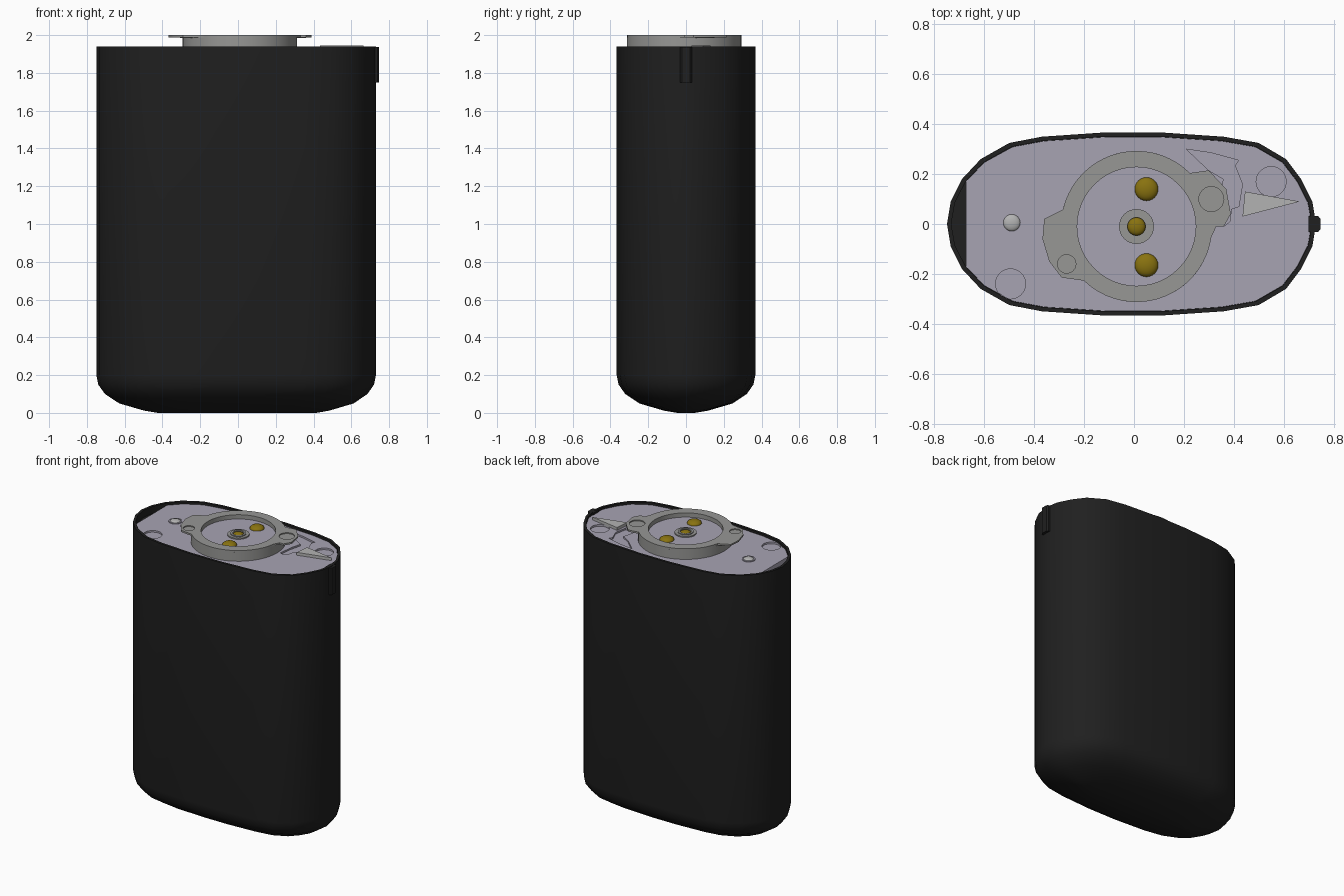
import bpy, bmesh
from math import cos, sin, pi, radians

if "Cube" in bpy.data.objects:
    bpy.data.objects.remove(bpy.data.objects["Cube"])


def material(name, rgb):
    m = bpy.data.materials.new(name)
    m.diffuse_color = (*rgb, 1)
    m.use_nodes = True
    m.node_tree.nodes["Principled BSDF"].inputs["Base Color"].default_value = m.diffuse_color
    return m


BLACK = material("black_plastic", (0.014, 0.014, 0.014))
PLATE = material("plate_grey", (0.39, 0.37, 0.45))
RING = material("ring_grey", (0.31, 0.31, 0.30))
PALE = material("pale_grey", (0.45, 0.45, 0.45))
GOLD = material("gold", (0.25, 0.17, 0.005))


def add_mesh(name, mesh, mat, angle=35):
    ob = bpy.data.objects.new(name, mesh)
    bpy.context.collection.objects.link(ob)
    mesh.materials.clear()
    mesh.materials.append(mat)
    bpy.ops.object.select_all(action='DESELECT')
    ob.select_set(True)
    bpy.context.view_layer.objects.active = ob
    bpy.ops.object.shade_smooth_by_angle(angle=radians(angle))
    return ob


def arc(cx, cy, r, a0=0, a1=360, n=40):
    full = a1 - a0 == 360
    k = n if full else n - 1
    return [(cx + r * cos(radians(a0 + (a1 - a0) * i / k)),
             cy + r * sin(radians(a0 + (a1 - a0) * i / k))) for i in range(n)]


def slab(name, loops, z0, z1, mat):
    """Extruded flat outline; loops after the first are holes."""
    cu = bpy.data.curves.new(name, 'CURVE')
    cu.dimensions, cu.fill_mode, cu.extrude = '2D', 'BOTH', (z1 - z0) / 2
    for loop in loops:
        sp = cu.splines.new('POLY')
        sp.points.add(len(loop) - 1)
        for p, (x, y) in zip(sp.points, loop):
            p.co = (x, y, 0, 1)
        sp.use_cyclic_u = True
    tmp = bpy.data.objects.new(name + "_tmp", cu)
    bpy.context.collection.objects.link(tmp)
    dg = bpy.context.evaluated_depsgraph_get()
    mesh = bpy.data.meshes.new_from_object(tmp.evaluated_get(dg))
    bpy.data.objects.remove(tmp)
    bm = bmesh.new()
    bm.from_mesh(mesh)
    bmesh.ops.remove_doubles(bm, verts=bm.verts, dist=1e-5)
    bmesh.ops.translate(bm, verts=bm.verts, vec=(0, 0, (z0 + z1) / 2))
    bmesh.ops.recalc_face_normals(bm, faces=bm.faces)
    bm.to_mesh(mesh)
    bm.free()
    return add_mesh(name, mesh, mat)


def dome(name, x, y, z, r, h, mat):
    bm = bmesh.new()
    bmesh.ops.create_uvsphere(bm, u_segments=24, v_segments=12, radius=1)
    for v in bm.verts:
        v.co = (x + v.co.x * r, y + v.co.y * r, z + v.co.z * h)
    mesh = bpy.data.meshes.new(name)
    bm.to_mesh(mesh)
    bm.free()
    return add_mesh(name, mesh, mat)


# Oval outline, upper half mirrored to the lower half
upper = [(0.73, 0), (0.715, 0.09), (0.67, 0.18), (0.61, 0.26), (0.5, 0.325),
         (0.36, 0.35), (0.11, 0.367), (-0.12, 0.367), (-0.37, 0.35),
         (-0.5, 0.325), (-0.615, 0.26), (-0.69, 0.18), (-0.735, 0.09), (-0.75, 0)]
outline = upper + [(x, -y) for x, y in upper[-2:0:-1]]


def inset(d):
    return [(x * (0.74 - d) / 0.74, y * (0.367 - d) / 0.367) for x, y in outline]


# Body shell: rounded base, straight walls, thin rim and a recessed floor
bm = bmesh.new()
rings = []
for d, z in [(0.32, 0), (0.25, 0.012), (0.12, 0.05), (0.045, 0.10), (0.01, 0.15),
             (0, 0.20), (0, 1.94), (0.017, 1.94), (0.017, 1.89)]:
    rings.append([bm.verts.new((x, y, z)) for x, y in inset(d)])
n = len(outline)
for a, b in zip(rings, rings[1:]):
    for i in range(n):
        j = (i + 1) % n
        bm.faces.new((a[i], a[j], b[j], b[i]))
bm.faces.new(rings[0][::-1])
bm.faces.new(rings[-1])
bmesh.ops.recalc_face_normals(bm, faces=bm.faces)
mesh = bpy.data.meshes.new("body")
bm.to_mesh(mesh)
bm.free()
add_mesh("body", mesh, BLACK, 40)

# Locating rib on the right side
slab("side_rib", [[(0.70, -0.032), (0.738, -0.032), (0.747, -0.022),
                   (0.747, 0.022), (0.738, 0.032), (0.70, 0.032)]],
     1.75, 1.938, BLACK)

# Top plate: base layer plus a pierced layer, cut straight at the left end
plate = [(x, y) for x, y in inset(0.018) if x > -0.69]
hook = [(0.21, 0.30), (0.31, 0.285), (0.42, 0.255), (0.405, 0.235), (0.435, 0.16),
        (0.42, 0.07), (0.39, 0.06), (0.385, 0.01), (0.36, -0.01), (0.33, 0),
        (0.34, 0.1), (0.36, 0.18), (0.30, 0.215)]
PZ = 1.925
slab("plate_base", [plate], 1.892, PZ - 0.012, PLATE)
slab("top_plate", [plate, hook, arc(0.55, 0.17, 0.06), arc(-0.495, -0.24, 0.06)],
     PZ - 0.012, PZ, PLATE)

# Raised pointer on the plate
slab("pointer", [[(0.445, 0.13), (0.435, 0.03), (0.665, 0.09)]], PZ - 0.005, 1.945, PALE)

# Connector collar and thin flange with two lugs
CX, CY = 0.01, -0.01
bore = arc(CX, CY, 0.238, n=48)
slab("collar", [arc(CX, CY, 0.303, n=48), bore], PZ - 0.005, 1.988, RING)
flange = (arc(CX, CY, 0.303, 45, 167, 20)
          + [(-0.36, 0.02), (-0.367, -0.06), (-0.34, -0.15), (-0.29, -0.215), (-0.215, -0.225)]
          + arc(CX, CY, 0.303, 226, 352, 20)
          + [(0.33, -0.01), (0.36, -0.01), (0.388, 0.04), (0.37, 0.14), (0.30, 0.215)])
screws = [("right", 0.31, 0.10, 0.05), ("left", -0.27, -0.16, 0.037)]
slab("flange", [flange, bore] + [arc(x, y, r, n=24) for _, x, y, r in screws],
     1.988, 2.0, RING)
for side, x, y, r in screws:
    slab(side + "_lug_plug", [arc(x, y, r, n=24)], 1.984, 1.993, RING)

# Connector floor, centre socket and contacts
FZ = 1.97
slab("connector_floor", [arc(CX, CY, 0.239, n=48)], 1.92, FZ, PLATE)
slab("socket_outer", [arc(CX, CY, 0.07, n=32), arc(CX, CY, 0.05, n=32)],
     FZ - 0.003, FZ + 0.008, RING)
slab("socket_inner", [arc(CX, CY, 0.05, n=32), arc(CX, CY, 0.036, n=32)],
     FZ - 0.003, FZ + 0.014, RING)
dome("centre_contact", CX, CY, FZ, 0.036, 0.018, GOLD)
for name, y in (("back_contact", 0.14), ("front_contact", -0.165)):
    dome(name, 0.05, y, FZ, 0.047, 0.024, GOLD)

# Small metal stud with its collar
slab("stud_collar", [arc(-0.49, 0.005, 0.043, n=24), arc(-0.49, 0.005, 0.034, n=24)],
     PZ - 0.003, PZ + 0.005, PLATE)
dome("stud", -0.49, 0.005, PZ, 0.034, 0.014, PALE)
